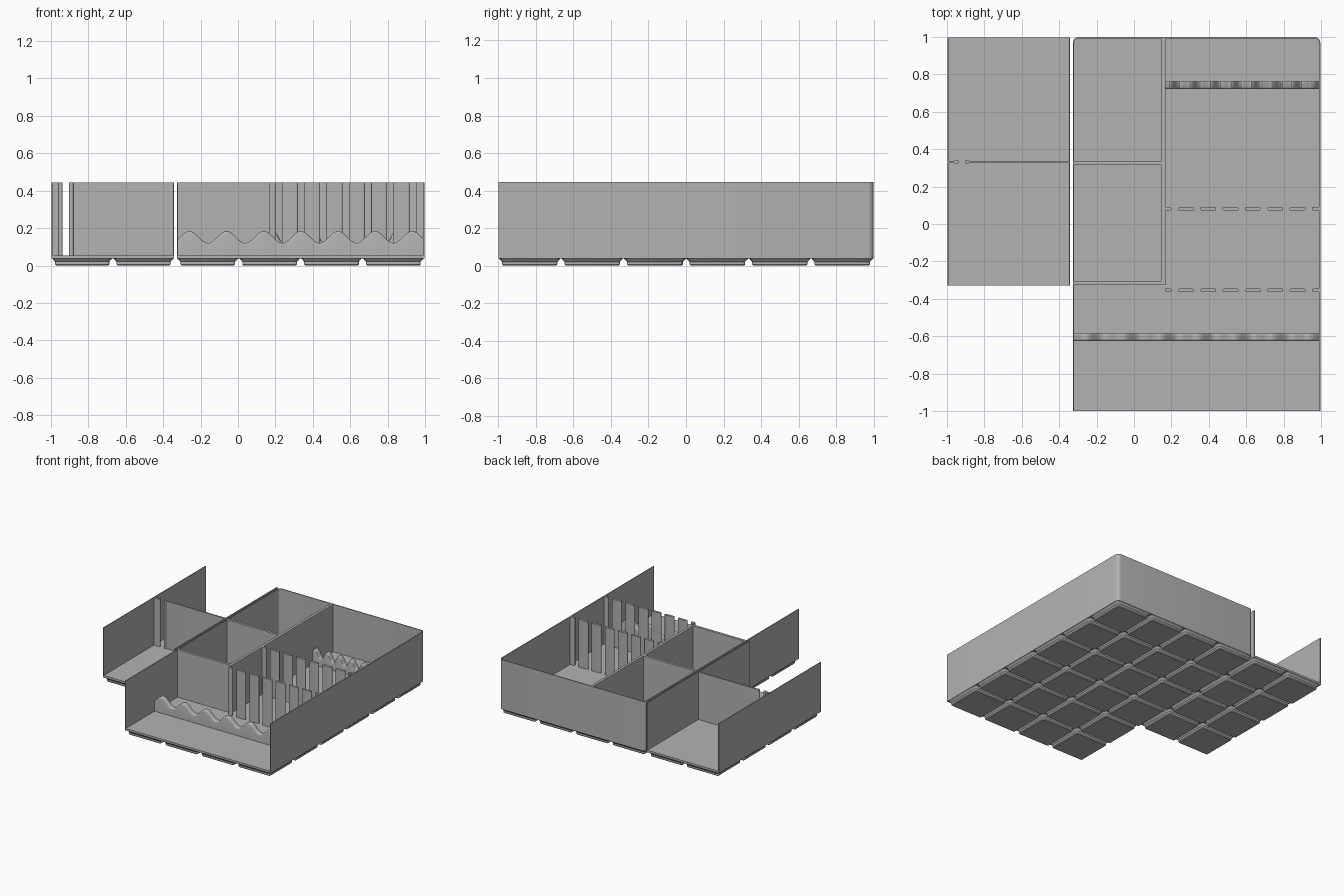
import bpy, bmesh, math

if "Cube" in bpy.data.objects:
    bpy.data.objects.remove(bpy.data.objects["Cube"])

# Overall sizes
H, FLOOR, FOOT = 0.4445, 0.0545, 0.038
T = 0.0075                      # outer wall thickness
LX0, LX1, LY0, LY1 = -0.997, -0.341, -0.329, 0.998    # small tray
RX0, RX1, RY0, RY1 = -0.327, 0.996, -0.999, 0.999     # large tray

grey = bpy.data.materials.new("grey plastic")
grey.diffuse_color = (0.45, 0.45, 0.45, 1)
grey.use_nodes = True
grey.node_tree.nodes["Principled BSDF"].inputs["Base Color"].default_value = grey.diffuse_color


def finish(name, bm, smooth=True):
    bmesh.ops.recalc_face_normals(bm, faces=bm.faces)
    me = bpy.data.meshes.new(name)
    bm.to_mesh(me)
    bm.free()
    me.materials.append(grey)
    ob = bpy.data.objects.new(name, me)
    bpy.context.collection.objects.link(ob)
    if smooth:
        bpy.ops.object.select_all(action='DESELECT')
        ob.select_set(True)
        bpy.context.view_layer.objects.active = ob
        bpy.ops.object.shade_smooth_by_angle(angle=math.radians(30))
    return ob


def loft(bm, rings, closed=True):
    """Skin equal-length closed rings and cap both ends."""
    vs = [[bm.verts.new(p) for p in r] for r in rings]
    for a, b in zip(vs, vs[1:]):
        for i in range(len(a)):
            j = (i + 1) % len(a)
            bm.faces.new((a[i], a[j], b[j], b[i]))
    bm.faces.new(vs[0])
    bm.faces.new(vs[-1])


def prism(bm, pts, z0, z1):
    loft(bm, [[(x, y, z) for x, y in pts] for z in (z0, z1)])


def rounded(x0, x1, y0, y1, r, n=6):
    """Rounded rectangle; r gives radii for -x-y, +x-y, +x+y, -x+y corners."""
    pts = []
    corners = [(x0, y0, 1, 1, 180), (x1, y0, -1, 1, 270),
               (x1, y1, -1, -1, 0), (x0, y1, 1, -1, 90)]
    for (x, y, sx, sy, a0), q in zip(corners, r):
        if q == 0:
            pts.append((x, y))
            continue
        for i in range(n + 1):
            a = math.radians(a0 + 90 * i / n)
            pts.append((x + sx * q + q * math.cos(a), y + sy * q + q * math.sin(a)))
    return pts


def slab(name, x0, x1, y0, y1, z0=FLOOR - 0.005, z1=H, r=(0, 0, 0, 0)):
    bm = bmesh.new()
    prism(bm, rounded(x0, x1, y0, y1, r), z0, z1)
    return finish(name, bm)


def feet(name, x0, x1, y0, y1, nx, ny):
    """Grid of stepped, tapered, rounded feet."""
    bm = bmesh.new()
    px, py = (x1 - x0) / nx, (y1 - y0) / ny
    steps = [(0, 0.0255, 0.0075), (0.0064, 0.019, 0.0135),
             (0.0207, 0.019, 0.0135), (FOOT + 0.001, 0.002, 0.03)]
    for i in range(nx):
        for j in range(ny):
            ax, ay = x0 + i * px, y0 + j * py
            loft(bm, [[(x, y, z) for x, y in rounded(
                ax + d, ax + px - d, ay + d, ay + py - d, (r,) * 4, 4)]
                for z, d, r in steps])
    finish(name, bm)


def wave(name, x0, x1, y0, y1, period, peak):
    """Wavy cradle with rounded top edges."""
    bm, r, n = bmesh.new(), 0.012, 4
    prof = [(y0, None)]
    for cy, a0 in ((y0 + r, 180), (y1 - r, 90)):
        for k in range(n + 1):
            a = math.radians(a0 - 90 * k / n)
            prof.append((cy + r * math.cos(a), r * math.sin(a) - r))
    prof.append((y1, None))
    count = int((x1 - x0) / period * 16)
    rings = []
    for i in range(count + 1):
        x = x0 + (x1 - x0) * i / count
        top = 0.152 + 0.032 * math.cos(2 * math.pi * (x - peak) / period)
        rings.append([(x, y, FLOOR - 0.005 if d is None else top + d) for y, d in prof])
    loft(bm, rings)
    finish(name, bm)


def slotted_wall(name, x0, x1, y, half, slots, width):
    """Wall broken by full-height slots with rounded slot edges."""
    bm = bmesh.new()
    edges = [x0] + [s + d * width / 2 for s in slots for d in (-1, 1)] + [x1]
    for k in range(0, len(edges), 2):
        q = half * 0.95
        left = q if k else 0
        right = q if k < len(edges) - 2 else 0
        prism(bm, rounded(edges[k], edges[k + 1], y - half, y + half,
                          (left, right, right, left)), FLOOR - 0.005, H)
    finish(name, bm)


# Small tray: open front and back
feet("small_tray_feet", LX0, LX1, LY0, LY1, 2, 4)
slab("small_tray_floor", LX0, LX1, LY0, LY1, FOOT, FLOOR)
slab("small_tray_outer_wall", LX0, LX0 + T, LY0, LY1)
slab("small_tray_inner_wall", LX1 - T, LX1, LY0, LY1)
SLOT = -0.92
slotted_wall("small_tray_divider", LX0 + T / 2, LX1 - T / 2, 0.3315, 0.0055, [SLOT], 0.035)
# Thickened beads on the slot edges
bm = bmesh.new()
for s in (-1, 1):
    cx = SLOT + s * 0.029
    prism(bm, [(cx + 0.012 * math.cos(k * math.pi / 8), 0.3315 + 0.012 * math.sin(k * math.pi / 8))
               for k in range(16)], FLOOR - 0.005, H)
finish("slot_beads", bm)

# Large tray: open front, rounded back corners
feet("large_tray_feet", RX0, RX1, RY0, RY1, 4, 6)
slab("large_tray_floor", RX0, RX1, RY0, RY1, FOOT, FLOOR, (0, 0, 0.03, 0.03))
outer = rounded(RX0, RX1, RY0, RY1, (0, 0, 0.03, 0.03))
inner = rounded(RX0 + T, RX1 - T, RY0, RY1 - T, (0, 0, 0.0225, 0.0225))
bm = bmesh.new()
prism(bm, outer[1:] + outer[:1] + inner[:1] + inner[:0:-1], FLOOR - 0.005, H)
finish("large_tray_wall", bm)

# Compartment dividers
slab("long_divider", 0.148, 0.169, -0.326, RY1 - T / 2)
slab("middle_divider", RX0 + T / 2, 0.15, 0.316, 0.337)
slab("front_divider", RX0 + T / 2, 0.15, -0.326, -0.305)

# Slotted combs
slots = [0.218 + 0.1193 * i for i in range(7)]
for name, y in (("rear_comb", 0.081), ("front_comb", -0.355)):
    slotted_wall(name, 0.168, RX1 - T / 2, y, 0.0095, slots, 0.034)

# Wavy cradles
wave("front_cradle", RX0 + T / 2, RX1 - T / 2, -0.626, -0.583, 0.1985, 0.138)
wave("rear_cradle", 0.168, RX1 - T / 2, 0.722, 0.765, 0.109, 0.19)
